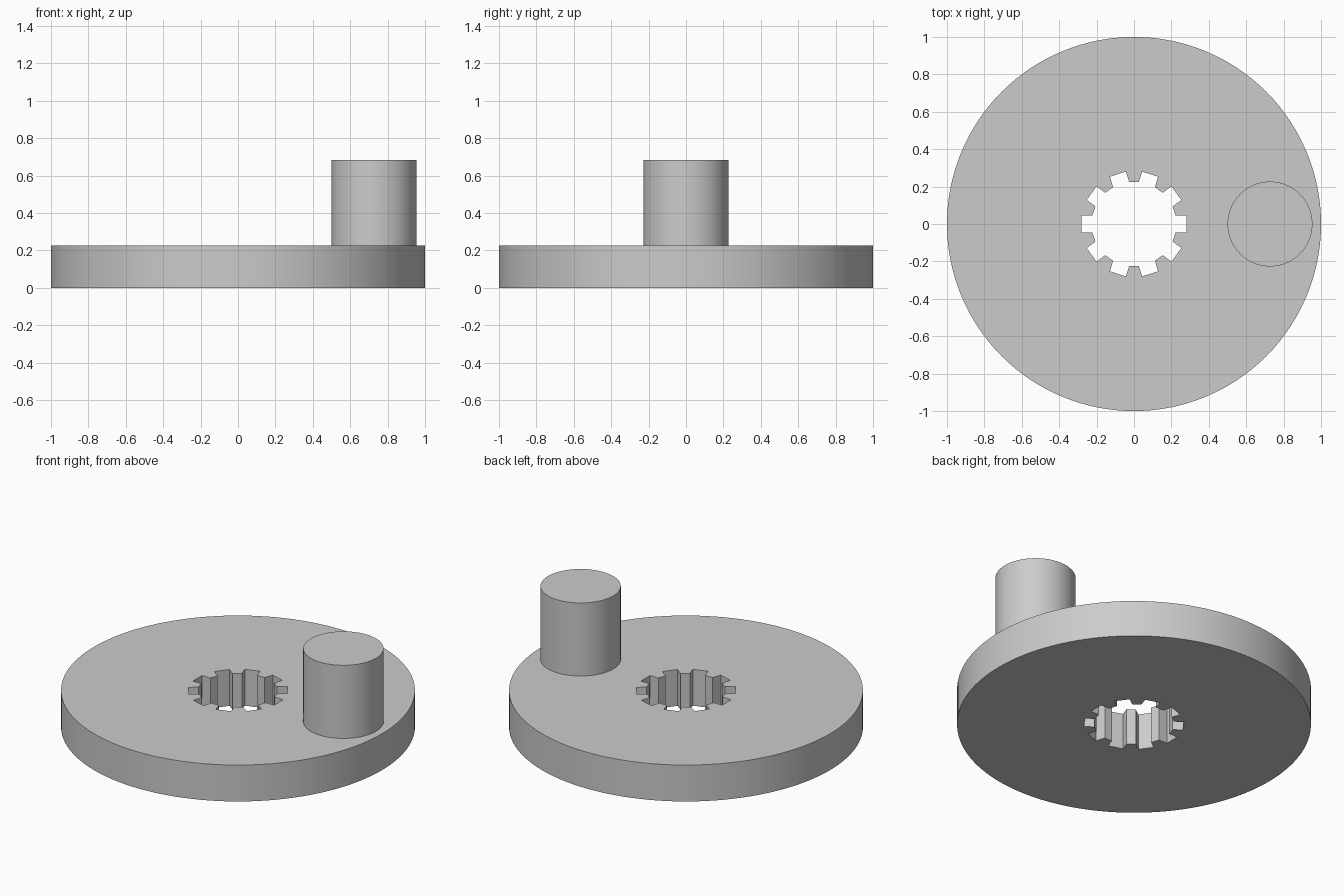
import bpy
import bmesh
from math import cos, sin, pi
from mathutils import Vector, Matrix

THICKNESS = 0.227
PIN_RADIUS = 0.227
PIN_X = 0.727
PIN_TOP = 0.683
SPLINES = 10

cube = bpy.data.objects.get("Cube")
if cube:
    bpy.data.objects.remove(cube, do_unlink=True)

grey = bpy.data.materials.new("plain_grey")
grey.use_nodes = True
colour = (0.6, 0.6, 0.6, 1.0)
grey.diffuse_color = colour
grey.node_tree.nodes["Principled BSDF"].inputs["Base Color"].default_value = colour


def circle(radius, sides, centre_x=0.0):
    return [Vector((centre_x + radius * cos(2 * pi * i / sides),
                    radius * sin(2 * pi * i / sides), 0)) for i in range(sides)]


def splined_hole(inner, outer, half_width):
    """Outline of a bore with evenly spaced parallel-sided slots."""
    slot = [(inner, -half_width), (outer, -half_width),
            (outer, half_width), (inner, half_width)]
    return [Matrix.Rotation(2 * pi * k / SPLINES, 3, 'Z') @ Vector((x, y, 0))
            for k in range(SPLINES) for x, y in slot]


def extrude_outlines(name, loops, bottom, top):
    """Fill the area between outlines and raise it into a solid."""
    bm = bmesh.new()
    edges = []
    for loop in loops:
        verts = [bm.verts.new((p.x, p.y, bottom)) for p in loop]
        edges += [bm.edges.new((v, verts[i - 1])) for i, v in enumerate(verts)]
    bmesh.ops.triangle_fill(bm, edges=edges, use_beauty=True, normal=(0, 0, 1))
    raised = bmesh.ops.extrude_face_region(bm, geom=bm.faces[:], use_keep_orig=True)
    moved = [g for g in raised["geom"] if isinstance(g, bmesh.types.BMVert)]
    bmesh.ops.translate(bm, verts=moved, vec=(0, 0, top - bottom))
    bmesh.ops.recalc_face_normals(bm, faces=bm.faces[:])

    mesh = bpy.data.meshes.new(name)
    bm.to_mesh(mesh)
    bm.free()
    mesh.materials.append(grey)
    obj = bpy.data.objects.new(name, mesh)
    bpy.context.collection.objects.link(obj)
    bpy.ops.object.select_all(action='DESELECT')
    obj.select_set(True)
    bpy.context.view_layer.objects.active = obj
    bpy.ops.object.shade_smooth_by_angle(angle=pi / 6)
    return obj


# Round plate with a splined centre bore
extrude_outlines("crank_disc",
                 [circle(1.0, 128), splined_hole(0.222, 0.28, 0.045)],
                 0, THICKNESS)

# Offset pin standing on the plate
extrude_outlines("crank_pin", [circle(PIN_RADIUS, 64, PIN_X)], THICKNESS, PIN_TOP)
